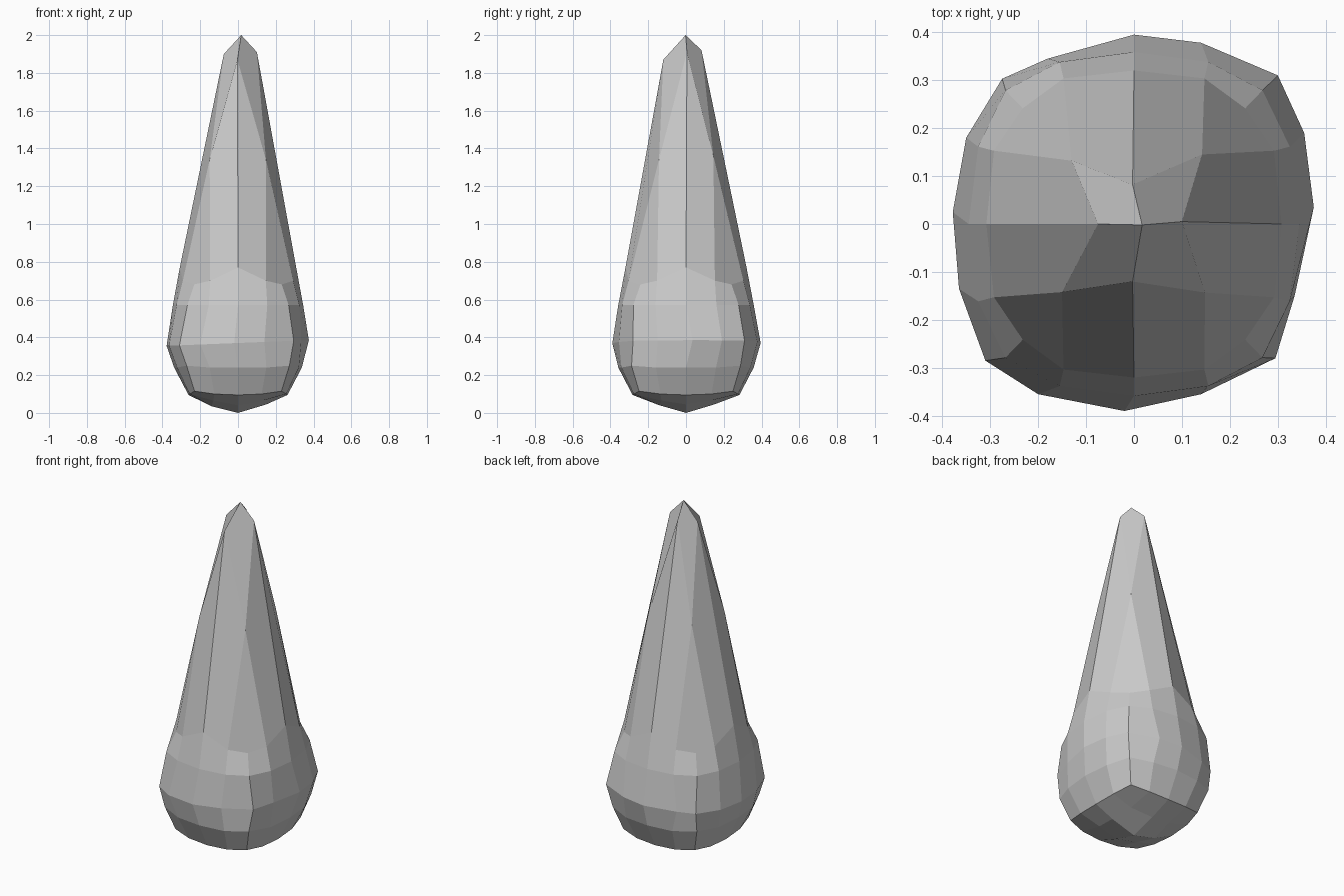
import bpy, bmesh
from mathutils import Vector

if "Cube" in bpy.data.objects:
    bpy.data.objects.remove(bpy.data.objects["Cube"])

bm = bmesh.new()


def ring16(mid, quarter, corner, zs, ys=1.04):
    """Rounded-square ring: mid radius, quarter (out, along), corner offset, three heights."""
    qo, qa = quarter
    side = [(mid, 0, zs[0]), (qo, qa, zs[1]), (corner, corner, zs[2]), (qa, qo, zs[1])]
    pts = []
    for _ in range(4):
        pts += side
        side = [(-y, x, z) for x, y, z in side]
    return [bm.verts.new((x, y * ys, z)) for x, y, z in pts]


def bridge(a, b):
    for i in range(16):
        j = (i + 1) % 16
        bm.faces.new((a[i], b[i], b[j], a[j]))


def cap(ring, inner, centre):
    """4 x 4 quad cap: 16-point ring, 8-point ring, centre point."""
    c = bm.verts.new(centre)
    r = [bm.verts.new(p) for p in inner]
    for q in range(4):
        a, d, b = r[2 * q], r[2 * q + 1], r[(2 * q + 2) % 8]
        o = [ring[(4 * q + k) % 16] for k in range(5)]
        for f in ((c, a, d, b), (a, o[0], o[1], d), (d, o[1], o[2], o[3]), (d, o[3], o[4], b)):
            bm.faces.new(f)


# Shoulder rings of the tall point
top = ring16(0.308, (0.292, 0.147), 0.232, (0.77, 0.70, 0.68))
shoulder = ring16(0.345, (0.325, 0.155), 0.268, (0.57, 0.57, 0.57))

# Widest ring, slightly irregular
wide_xy = [(.375, .035), (.355, .19), (.30, .31), (.14, .378),
           (0, .395), (-.18, .345), (-.275, .303), (-.35, .18),
           (-.378, .025), (-.365, -.135), (-.31, -.285), (-.2, -.355),
           (-.02, -.39), (.14, -.355), (.295, -.28), (.335, -.15)]
wide = [bm.verts.new((x, y, 0.37 + 0.04 * x)) for x, y in wide_xy]

# Lower bulb rings
low = ring16(0.338, (0.322, 0.15), 0.272, (0.24, 0.24, 0.25), 1.06)
base = ring16(0.262, (0.255, 0.125), 0.23, (0.095, 0.10, 0.115), 1.08)

rings = [top, shoulder, wide, low, base]
for a, b in zip(rings, rings[1:]):
    bridge(a, b)

# Tapered point
cap(top, [(.10, .005, 1.91), (.142, .145, 1.36), (-.003, .082, 1.92), (-.13, .132, 1.36),
          (-.075, 0, 1.90), (-.15, -.142, 1.34), (-.003, -.12, 1.87), (.148, -.143, 1.34)],
    (.017, -.002, 2.0))

# Rounded underside
cap(base, [(.15, 0, .045), (.13, .13, .065), (0, .15, .045), (-.13, .13, .065),
           (-.14, 0, .035), (-.13, -.13, .065), (0, -.14, .04), (.13, -.13, .065)],
    (0, 0, 0))

bmesh.ops.recalc_face_normals(bm, faces=bm.faces)
mesh = bpy.data.meshes.new("spike")
bm.to_mesh(mesh)
bm.free()
spike = bpy.data.objects.new("spike", mesh)
bpy.context.collection.objects.link(spike)
